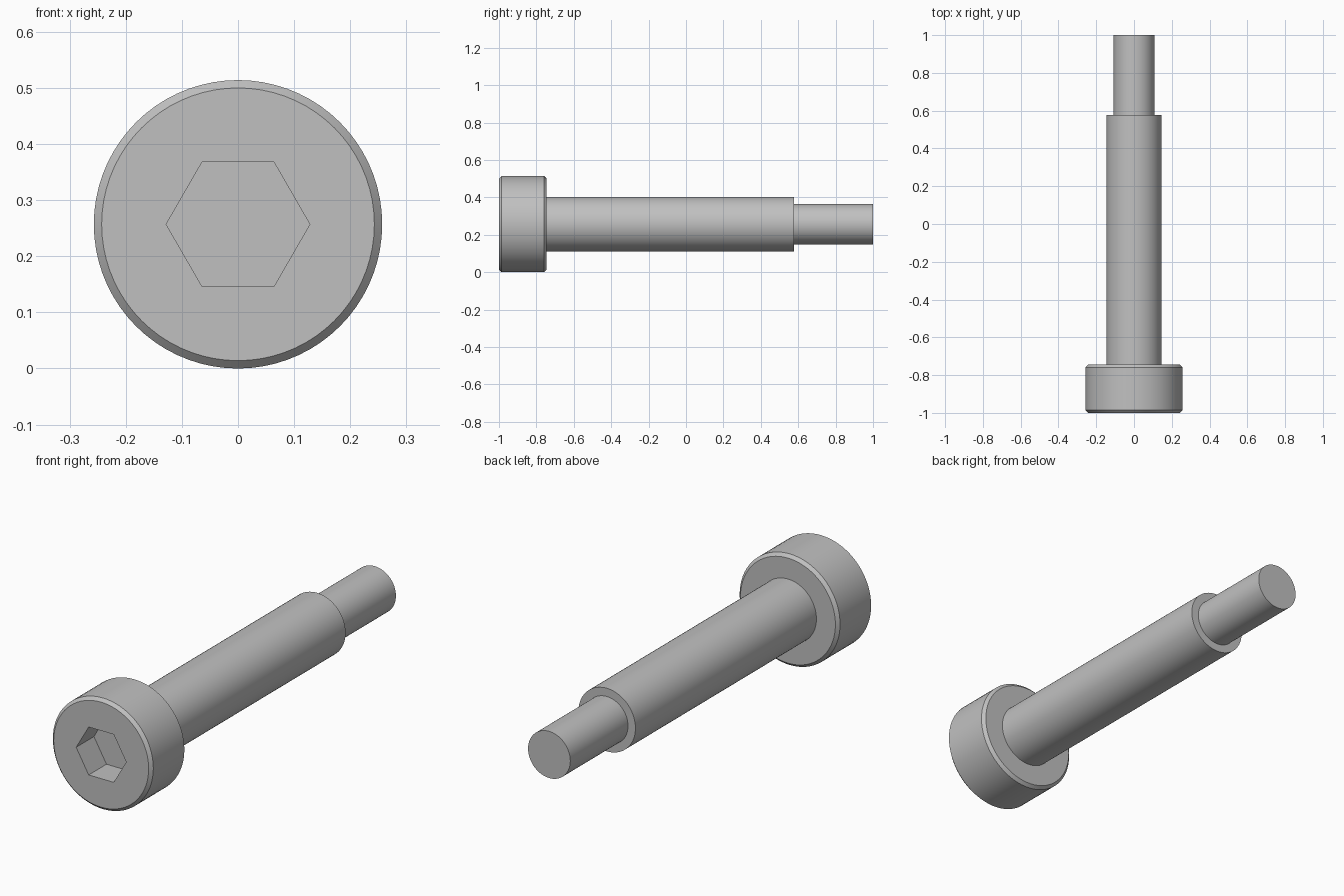
import bpy
import bmesh
import math

if "Cube" in bpy.data.objects:
    bpy.data.objects.remove(bpy.data.objects["Cube"], do_unlink=True)

SEGMENTS = 72  # multiple of six, so hexagon corners fall on ring points
HEAD_RADIUS = 0.257
CHAMFER = 0.014
HEAD_BACK = -0.745
SOCKET_FLOOR = -0.87

steel = bpy.data.materials.new("steel grey")
steel.use_nodes = True
steel.diffuse_color = (0.53, 0.53, 0.53, 1)
steel.node_tree.nodes["Principled BSDF"].inputs["Base Color"].default_value = steel.diffuse_color


def circle(angle):
    return 1.0


def hexagon(angle):
    """Distance to a unit hexagon's edge, with corners on the x axis."""
    sector = math.pi / 3
    return math.cos(sector / 2) / math.cos(angle % sector - sector / 2)


def lathe(name, rings):
    """Skin rings of (y, radius, outline) along the y axis and cap both ends."""
    bm = bmesh.new()
    loops = []
    for y, radius, outline in rings:
        loop = []
        for i in range(SEGMENTS):
            a = 2 * math.pi * i / SEGMENTS
            r = radius * outline(a)
            loop.append(bm.verts.new((r * math.cos(a), y, HEAD_RADIUS + r * math.sin(a))))
        loops.append(loop)
    for low, high in zip(loops, loops[1:]):
        for i in range(SEGMENTS):
            j = (i + 1) % SEGMENTS
            bm.faces.new((low[i], low[j], high[j], high[i]))
    bm.faces.new(loops[0])
    bm.faces.new(loops[-1])
    bmesh.ops.recalc_face_normals(bm, faces=bm.faces)
    mesh = bpy.data.meshes.new(name)
    bm.to_mesh(mesh)
    bm.free()
    mesh.materials.append(steel)
    obj = bpy.data.objects.new(name, mesh)
    bpy.context.collection.objects.link(obj)
    bpy.ops.object.select_all(action="DESELECT")
    obj.select_set(True)
    bpy.context.view_layer.objects.active = obj
    bpy.ops.object.shade_smooth_by_angle(angle=math.radians(25))
    return obj


# Chamfered head with a hexagonal socket sunk into its front
lathe("screw_head", [
    (SOCKET_FLOOR, 0.128, hexagon),
    (-1, 0.128, hexagon),
    (-1, HEAD_RADIUS - CHAMFER, circle),
    (-1 + CHAMFER, HEAD_RADIUS, circle),
    (HEAD_BACK - CHAMFER, HEAD_RADIUS, circle),
    (HEAD_BACK, HEAD_RADIUS - CHAMFER, circle),
])

# Plain shoulder, rooted inside the head
lathe("shoulder", [(HEAD_BACK - 0.03, 0.146, circle), (0.578, 0.146, circle)])

# Narrow end section, rooted inside the shoulder
lathe("end_section", [(0.55, 0.108, circle), (1, 0.108, circle)])
